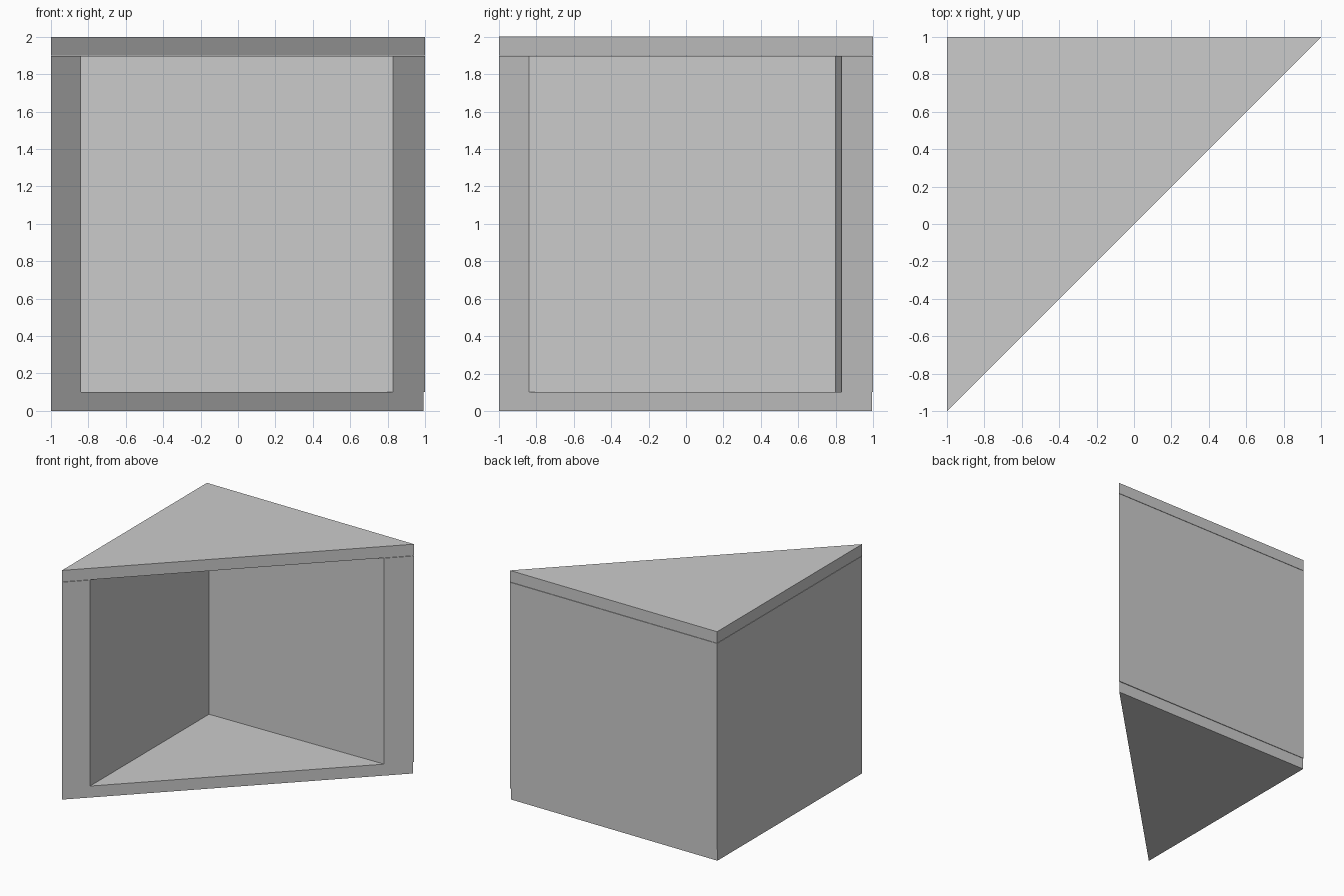
import bpy, bmesh

if "Cube" in bpy.data.objects:
    bpy.data.objects.remove(bpy.data.objects["Cube"])


def prism(name, outline, z0, z1):
    """Extrude a flat outline (counter-clockwise) from z0 to z1."""
    bm = bmesh.new()
    face = bm.faces.new([bm.verts.new((x, y, z0)) for x, y in outline])
    out = bmesh.ops.extrude_face_region(bm, geom=[face])
    for v in out["geom"]:
        if isinstance(v, bmesh.types.BMVert):
            v.co.z = z1
    bmesh.ops.recalc_face_normals(bm, faces=bm.faces)
    mesh = bpy.data.meshes.new(name)
    bm.to_mesh(mesh)
    bm.free()
    obj = bpy.data.objects.new(name, mesh)
    bpy.context.collection.objects.link(obj)
    return obj


# Triangular slabs closing the corner cabinet
prism("bottom_panel", [(-1, -1), (0.993, 0.993), (-1, 0.995)], 0, 0.1)
prism("top_panel", [(-1, -1), (1, 1), (-1, 1)], 1.9, 2)

# L-shaped wall, mitred to the diagonal front; the back is slightly skewed inside
prism("corner_walls", [(-1, -1), (-0.84, -0.84), (-0.84, 0.80),
                       (0.83, 0.83), (1, 1), (-1, 1)], 0.1, 1.897)
